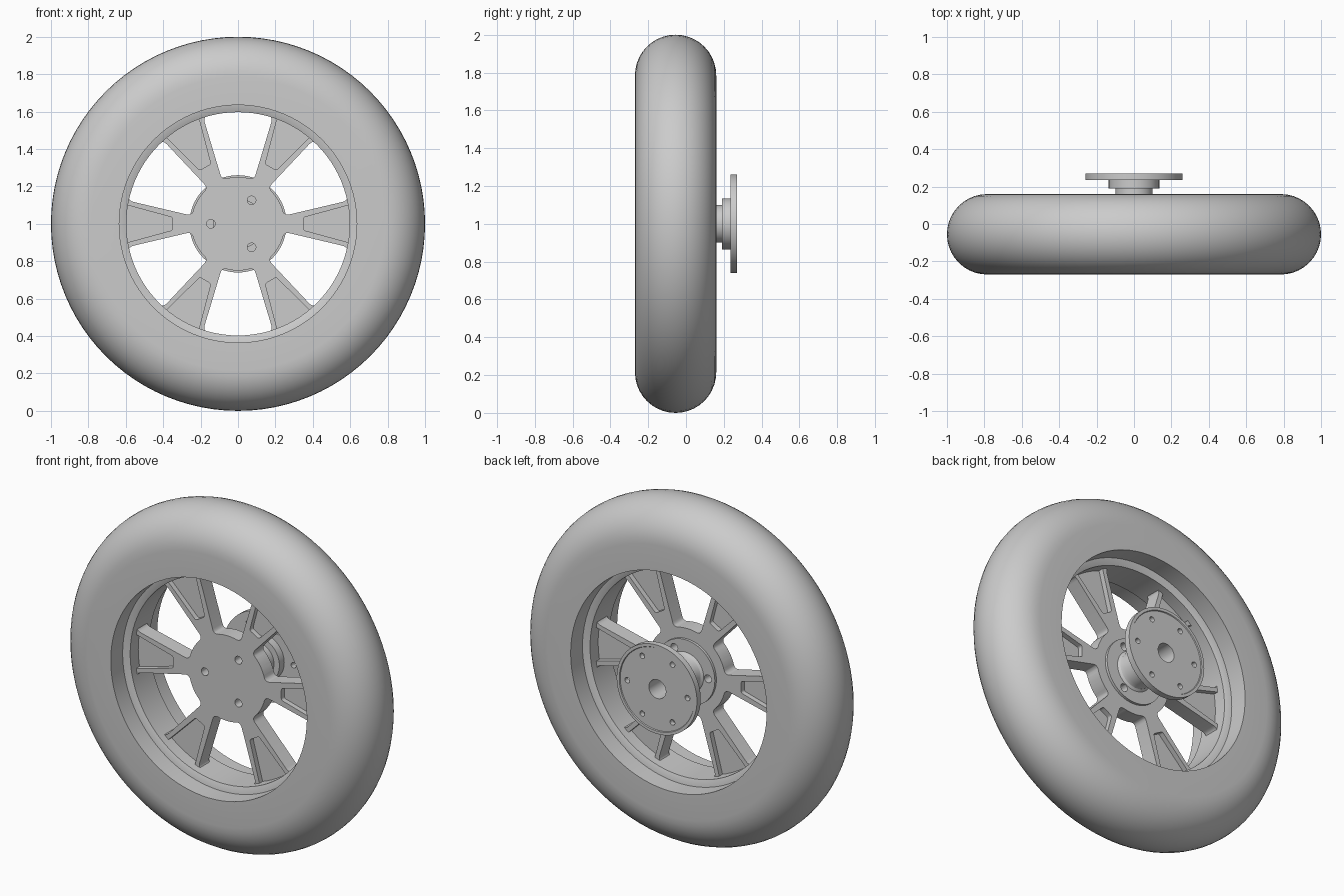
import bpy, bmesh, math
from math import cos, sin, pi, radians
from mathutils import Vector

if "Cube" in bpy.data.objects:
    bpy.data.objects.remove(bpy.data.objects["Cube"])

grey = bpy.data.materials.new("plain grey")
grey.diffuse_color = (0.6, 0.6, 0.6, 1)
grey.use_nodes = True
grey.node_tree.nodes["Principled BSDF"].inputs["Base Color"].default_value = grey.diffuse_color
CZ = 1.0                    # wheel axis height
Y0, Y1 = -0.10, -0.01       # front and back of the spoked disc


def finish(name, bm):
    bmesh.ops.remove_doubles(bm, verts=bm.verts, dist=1e-5)
    bmesh.ops.recalc_face_normals(bm, faces=bm.faces)
    me = bpy.data.meshes.new(name)
    bm.to_mesh(me)
    bm.free()
    me.materials.append(grey)
    ob = bpy.data.objects.new(name, me)
    bpy.context.collection.objects.link(ob)
    return ob


def activate(ob):
    bpy.ops.object.select_all(action='DESELECT')
    ob.select_set(True)
    bpy.context.view_layer.objects.active = ob


def smooth(ob):
    activate(ob)
    bpy.ops.object.shade_smooth_by_angle(angle=radians(30))


def lathe(name, profile, n=72):
    """Spin a closed (radius, y) profile about the wheel axis."""
    bm = bmesh.new()
    rings = [[bm.verts.new((r * cos(2 * pi * i / n), y, CZ + r * sin(2 * pi * i / n)))
              for r, y in profile] for i in range(n)]
    m = len(profile)
    for i in range(n):
        a, b = rings[i], rings[(i + 1) % n]
        for j in range(m):
            k = (j + 1) % m
            if profile[j][0] > 0 or profile[k][0] > 0:
                bm.faces.new((a[j], a[k], b[k], b[j]))
    return finish(name, bm)


def prism(bm, pts, y0, y1, ang):
    """Extrude a 2D outline along y, turned by ang about the axis."""
    c, s = cos(ang), sin(ang)
    lo, hi = [[bm.verts.new((x * c - z * s, y, CZ + x * s + z * c)) for x, z in pts]
              for y in (y0, y1)]
    bm.faces.new(lo)
    bm.faces.new(hi[::-1])
    for i in range(len(pts)):
        j = (i + 1) % len(pts)
        bm.faces.new((lo[i], lo[j], hi[j], hi[i]))


def rounded(corners):
    """Round the (x, z, cut) corners of an outline."""
    out = []
    for i, (x, z, d) in enumerate(corners):
        p = Vector((x, z))
        if d == 0:
            out.append((x, z))
            continue
        a = p + (Vector(corners[i - 1][:2]) - p).normalized() * d
        b = p + (Vector(corners[(i + 1) % len(corners)][:2]) - p).normalized() * d
        for k in range(6):
            t = k / 5
            out.append(tuple(a * (1 - t) ** 2 + p * 2 * t * (1 - t) + b * t * t))
    return out


def circle(r, cx, n=16):
    return [(cx + r * cos(2 * pi * i / n), r * sin(2 * pi * i / n)) for i in range(n)]


def polar(r, deg, d=0):
    return (r * cos(radians(deg)), r * sin(radians(deg)), d)


def cut(ob, bm):
    tool = finish("cutter", bm)
    tool.hide_render = True
    mod = ob.modifiers.new("cut", 'BOOLEAN')
    mod.operation, mod.solver, mod.object = 'DIFFERENCE', 'EXACT', tool
    activate(ob)
    bpy.ops.object.modifier_apply(modifier=mod.name)
    bpy.data.objects.remove(tool)


# tyre: flat side walls with a half-round tread
tyre_arc = [(0.785 + 0.215 * cos(t), -0.055 + 0.215 * sin(t))
            for t in (-pi / 2 + pi * i / 20 for i in range(21))]
smooth(lathe("tyre", [(0.635, -0.27)] + tyre_arc + [(0.635, 0.16)], 96))

# rim barrel set inside the tyre
smooth(lathe("rim", [(0.65, -0.16), (0.635, -0.16), (0.597, -0.145),
                     (0.597, 0.035), (0.635, 0.05), (0.65, 0.05)], 96))

# spoked disc: six windows, pockets on both faces, three bolt holes
disc = lathe("spoked_disc", [(0, Y0), (0.625, Y0), (0.625, Y1), (0, Y1)], 96)
window = rounded([polar(0.605, a) for a in (-13, -6.5, 0, 6.5, 13)]
                 + [polar(0.605, 18.1, 0.035), polar(0.25, 20, 0.03)]
                 + [polar(0.25, a) for a in (11, 5.5, 0, -5.5, -11)]
                 + [polar(0.25, -20, 0.03), polar(0.605, -18.1, 0.035)])
pocket = rounded([(0.35, -0.034, 0.012), (0.60, -0.102, 0), (0.607, 0, 0),
                  (0.60, 0.102, 0), (0.35, 0.034, 0.012)])
bm = bmesh.new()
for i in range(6):
    prism(bm, window, Y0 - 0.1, Y1 + 0.1, radians(30 + 60 * i))
    prism(bm, pocket, Y0 - 0.1, Y0 + 0.03, radians(60 * i))
    prism(bm, pocket, Y1 - 0.03, Y1 + 0.1, radians(60 * i))


def bolt_holes(bm):
    for i in range(3):
        prism(bm, circle(0.023, 0.145), Y0 - 0.1, 0.06, radians(60 + 120 * i))


bolt_holes(bm)
cut(disc, bm)
smooth(disc)

# axle: base plate, neck, stepped collar and mounting flange with a raised lip
axle = lathe("axle_flange", [(0, -0.03), (0.19, -0.03), (0.19, 0.005), (0.118, 0.005),
                             (0.106, 0.015), (0.10, 0.035), (0.10, 0.19), (0.135, 0.19),
                             (0.135, 0.235), (0.26, 0.235), (0.26, 0.27), (0.243, 0.27),
                             (0.24, 0.265), (0.055, 0.265), (0.055, 0.06), (0, 0.06)])
bm = bmesh.new()
bolt_holes(bm)
for i in range(6):
    prism(bm, circle(0.016, 0.195), 0.2, 0.3, radians(60 * i))
cut(axle, bm)
smooth(axle)
